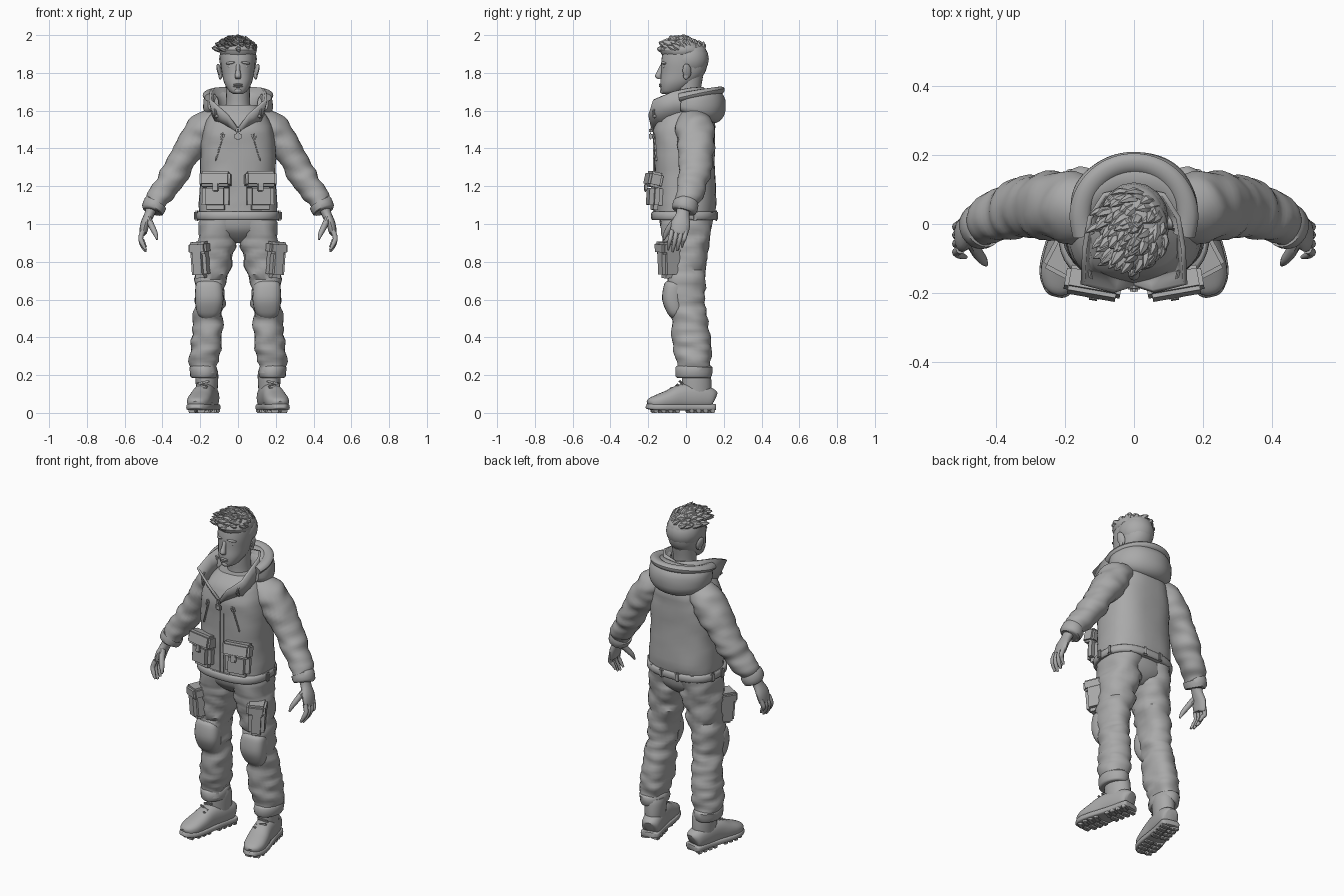
import bpy, bmesh, math, random
from mathutils import Vector, Matrix, Euler, noise

random.seed(4)
old = bpy.data.objects.get("Cube")
if old:
    bpy.data.objects.remove(old, do_unlink=True)

clay = bpy.data.materials.new("clay grey")
clay.use_nodes = True
clay.diffuse_color = (0.4, 0.4, 0.4, 1)
clay.node_tree.nodes["Principled BSDF"].inputs["Base Color"].default_value = clay.diffuse_color


def finish(name, bm, mirror=False, angle=40, thickness=0):
    """Turn a bmesh into a shaded object, optionally mirrored across x."""
    bmesh.ops.recalc_face_normals(bm, faces=bm.faces)
    mesh = bpy.data.meshes.new(name)
    bm.to_mesh(mesh)
    bm.free()
    mesh.materials.append(clay)
    mesh.shade_smooth()
    mesh.set_sharp_from_angle(angle=math.radians(angle))
    obj = bpy.data.objects.new(name, mesh)
    bpy.context.collection.objects.link(obj)
    if thickness:
        obj.modifiers.new("thickness", "SOLIDIFY").thickness = thickness
    if mirror:
        mod = obj.modifiers.new("mirror", "MIRROR")
        mod.use_mirror_merge = False


def spline(rows, steps):
    """Smoothly interpolate rows of numbers."""
    out = []
    for i in range(len(rows) - 1):
        a, b, c, d = (rows[max(0, min(len(rows) - 1, i + k))] for k in (-1, 0, 1, 2))
        for s in range(steps):
            t = s / steps
            out.append([q + 0.5 * t * (r - p + t * (2 * p - 5 * q + 4 * r - e + t * (3 * (q - r) + e - p)))
                        for p, q, r, e in zip(a, b, c, d)])
    return out + [list(rows[-1])]


def tube(bm, rows, ref=(0, 1, 0), sides=24, power=2, steps=4, fold=0, flat=None):
    """Loft rounded sections; each row is x, y, z, half width, half size along ref."""
    rows = spline(rows, steps)
    pts = [Vector(r[:3]) for r in rows]
    rings = []
    for i, row in enumerate(rows):
        tan = flat or (pts[min(i + 1, len(pts) - 1)] - pts[max(i - 1, 0)]).normalized()
        v = (Vector(ref) - tan * tan.dot(Vector(ref))).normalized()
        u = v.cross(tan)
        ring = []
        for k in range(sides):
            a = math.tau * k / sides
            c, s = math.cos(a), math.sin(a)
            off = (u * math.copysign(abs(c) ** (2 / power), c) * max(row[3], 0.001)
                   + v * math.copysign(abs(s) ** (2 / power), s) * max(row[4], 0.001))
            p = pts[i] + off
            if fold:
                p += off.normalized() * fold * noise.noise(Vector((p.x * 9, p.y * 9, p.z * 22)))
            ring.append(bm.verts.new(p))
        rings.append(ring)
    for a, b in zip(rings, rings[1:]):
        for k in range(sides):
            m = (k + 1) % sides
            bm.faces.new((a[k], a[m], b[m], b[k]))
    bm.faces.new(rings[0])
    bm.faces.new(rings[-1])


def loft(name, rows, mirror=False, angle=40, **kw):
    bm = bmesh.new()
    tube(bm, rows, **kw)
    finish(name, bm, mirror, angle)


def box(bm, loc, size, rot=(0, 0, 0), soft=0.008):
    tmp = bmesh.new()
    mat = Matrix.LocRotScale(Vector(loc), Euler([math.radians(a) for a in rot]), None)
    bmesh.ops.create_cube(tmp, size=1, matrix=Matrix.Diagonal((*size, 1)))
    bmesh.ops.bevel(tmp, geom=tmp.edges[:], offset=min(soft, min(size) * 0.4), segments=2, affect="EDGES")
    tmp.transform(mat)
    mesh = bpy.data.meshes.new("piece")
    tmp.to_mesh(mesh)
    tmp.free()
    bm.from_mesh(mesh)
    bpy.data.meshes.remove(mesh)


def ball(bm, loc, size, rot=(0, 0, 0)):
    mat = Matrix.LocRotScale(Vector(loc), Euler([math.radians(a) for a in rot]), Vector(size))
    bmesh.ops.create_uvsphere(bm, u_segments=16, v_segments=10, radius=1, matrix=mat)


def group(name, shape, items, mirror=False, **kw):
    bm = bmesh.new()
    for item in items:
        shape(bm, *item, **kw)
    finish(name, bm, mirror)


UP = Vector((0, 0, 1))

# Jacket body, hem band and its loops
loft("jacket_body", [(0, -.01, 1.03, .205, .155), (0, -.003, 1.1, .207, .163), (0, -.006, 1.25, .2, .16),
     (0, -.008, 1.4, .198, .162), (0, -.008, 1.5, .185, .163), (0, 0, 1.57, .155, .145), (0, .01, 1.63, .1, .1)],
     power=2.6, sides=40, fold=.006, flat=UP)
loft("hem_band", [(0, -.01, z, r, r - .045) for z, r in ((1.02, .212), (1.03, .22), (1.055, .22), (1.065, .212))],
     power=2.6, sides=40, flat=UP, steps=2)
group("hem_loops", box, [((.225 * math.sin(a), -.01 - .175 * math.cos(a), 1.043), (.03, .018, .055),
      (0, 0, math.degrees(a))) for a in (1.45, 1.9, 2.5, 2.9)], True)

# Sleeves with folds and cuffs
loft("sleeves", [(.09, .03, 1.56, .06, .08), (.17, .045, 1.51, .088, .1), (.215, .052, 1.46, .09, .1),
     (.275, .052, 1.37, .078, .095), (.33, .045, 1.275, .067, .088), (.375, .03, 1.21, .066, .08),
     (.42, .01, 1.14, .06, .068), (.45, -.008, 1.085, .05, .058)], True, fold=.014, steps=6)
loft("sleeve_cuffs", [(.432, 0, 1.115, .05, .055), (.436, 0, 1.11, .063, .068), (.454, -.01, 1.075, .061, .064),
     (.457, -.012, 1.068, .048, .05)], True, steps=2, fold=.004)

# Hands: palm, fingers and thumb
loft("palms", [(.455, -.012, 1.09, .03, .036), (.47, -.018, 1.05, .026, .036), (.492, -.028, 1, .024, .05),
     (.502, -.035, .955, .02, .046), (.502, -.037, .945, .012, .038)], True, sides=16)
bm = bmesh.new()
for y, drop in ((-.074, .01), (-.049, 0), (-.024, .006), (0, .024)):
    tube(bm, [(.503, y, .965, .014, .013), (.515, y - .008, .925, .013, .012),
              (.505, y - .016, .885 + drop, .012, .011), (.488, y - .022, .853 + drop, .006, .006)], sides=10)
tube(bm, [(.475, -.045, 1.03, .016, .02), (.455, -.082, .985, .016, .018), (.438, -.105, .95, .013, .014),
          (.428, -.118, .918, .005, .006)], sides=10)
finish("fingers", bm, True)

# Hood resting behind the neck, with its rim
arc = [math.radians(a) for a in range(-110, 111, 20)]
back = [(abs(a) / arc[-1]) ** 2 for a in arc]
loft("hood", [(.14 * math.sin(a), .02 + .12 * math.cos(a), 1.625 + .015 * k, .07 - .04 * k, .092 - .05 * k)
     for a, k in zip(arc, back)], ref=UP, power=2.3, fold=.004)
loft("hood_rim", [(.155 * math.sin(a), .02 + .155 * math.cos(a), 1.705 - .035 * k, .032, .022)
     for a, k in zip(arc, back)], ref=(0, -.4, 1), sides=12)

# Open collar with pointed lapels
top = [(0, .11, 1.71), (.09, .09, 1.725), (.135, .02, 1.72), (.15, -.07, 1.7), (.155, -.175, 1.655),
       (.06, -.2, 1.575), (.004, -.183, 1.5)]
low = [(0, .1, 1.58), (.09, .07, 1.58), (.13, .02, 1.57), (.135, -.06, 1.56), (.12, -.125, 1.535),
       (.05, -.155, 1.5), (.004, -.165, 1.47)]
bm = bmesh.new()
loops = [[bm.verts.new(p) for p in line] for line in (low, top)]
for i in range(len(top) - 1):
    bm.faces.new((loops[0][i], loops[0][i + 1], loops[1][i + 1], loops[1][i]))
finish("collar", bm, True, thickness=.014)

# Jacket pockets, flaps, zips and cords
group("jacket_pockets", box, [((.118, -.165, 1.145), (.145, .075, .14), (-3, 0, 10))], True, soft=.025)
group("pocket_flaps", box, [((.118, -.172, 1.235), (.165, .075, .08), (-12, 0, 10)),
      ((.118, -.213, 1.195), (.035, .014, .05), (-5, 0, 10))], True, soft=.012)
group("front_zip", box, [((0, -.167, 1.25), (.012, .014, .44)), ((.022, -.164, 1.25), (.012, .012, .44)),
      ((0, -.187, 1.495), (.026, .02, .03)), ((0, -.188, 1.465), (.036, .016, .035))])
group("chest_zips", box, [((.1, -.162, 1.4), (.009, .012, .14), (0, -17, 15)),
      ((.085, -.17, 1.465), (.024, .02, .04), (0, -17, 15))], True)
bm = bmesh.new()
tube(bm, [(.13, -.135, 1.62, .006, .006), (.122, -.17, 1.605, .006, .006), (.115, -.168, 1.57, .006, .006)], sides=8)
box(bm, (.115, -.168, 1.57), (.02, .02, .03))
finish("hood_cords", bm, True)

# Trousers with seat, turned-up cuffs, cargo pockets and knee pads
loft("trouser_seat", [(0, -.003, 1.06, .2, .14), (0, -.002, .98, .195, .132), (0, .004, .93, .12, .1),
     (0, .005, .9, .05, .06)], power=2.3, flat=UP)
loft("trouser_legs", [(.1, -.004, 1.05, .1, .138), (.107, 0, .93, .104, .126), (.128, .002, .8, .096, .108),
     (.147, -.004, .64, .08, .1), (.155, .012, .52, .078, .094), (.162, .028, .4, .082, .098),
     (.172, .036, .3, .078, .096), (.18, .042, .21, .066, .085)], True, power=2.3, fold=.022, steps=7, flat=UP)
loft("trouser_cuffs", [(.182, .042, z, r, r + .025) for z, r in ((.185, .06), (.195, .072), (.24, .074), (.25, .062))],
     True, steps=2, fold=.006, flat=UP)
group("cargo_pockets", box, [((.19, -.085, .8), (.09, .12, .17), (3, 3, 28))], True, soft=.02)
group("cargo_flaps", box, [((.19, -.088, .875), (.106, .132, .065), (3, 3, 28))], True, soft=.012)
loft("knee_pads", [(.158, -.06, .7, .04, .035), (.155, -.066, .68, .068, .05), (.152, -.07, .6, .075, .056),
     (.155, -.055, .53, .062, .045), (.157, -.045, .5, .035, .03)], True, power=2.6, flat=UP)

# Boots: upper, shaft, laces, sole and lugs, turned outwards
turn = Matrix.Translation((.178, 0, 0)) @ Matrix.Rotation(math.radians(13), 4, "Z")
bm = bmesh.new()
tube(bm, [(0, .15, .07, .03, .04), (0, .135, .075, .05, .055), (0, .07, .085, .057, .068), (0, -.02, .085, .057, .068),
          (0, -.09, .07, .062, .052), (0, -.15, .058, .06, .04), (0, -.19, .05, .043, .03), (0, -.205, .045, .02, .018)],
     ref=UP, power=2.4)
tube(bm, [(0, .06, .06, .05, .07), (0, .06, .13, .056, .078), (0, .056, .2, .06, .078), (0, .056, .23, .055, .07)], flat=UP)
for i in range(4):
    box(bm, (0, -.075 + i * .024, .125 + i * .018), (.07, .014, .012), (0, 12 * (-1) ** i, 0))
bm.transform(turn)
finish("boots", bm, True)
bm = bmesh.new()
tube(bm, [(0, .155, .03, .035, .015), (0, .14, .03, .055, .017), (0, .05, .03, .055, .017), (0, -.1, .03, .067, .017),
          (0, -.165, .031, .06, .017), (0, -.205, .034, .035, .014), (0, -.214, .036, .015, .008)], ref=UP, power=5)
for i in range(9):
    wide = .1 if i < 8 else .08
    if i != 4:
        for s in (-1, 1):
            box(bm, (s * wide * .29, .13 - i * .038, .011), (wide * .5, .025, .022), (0, 0, s * 12), .004)
bm.transform(turn)
finish("boot_soles", bm, True)

# Head and neck
loft("neck", [(0, .02, 1.52, .085, .09), (0, .015, 1.62, .066, .07), (0, .01, 1.7, .063, .068), (0, .015, 1.78, .068, .075)], flat=UP)
loft("head", [(0, -.09, 1.688, .022, .028), (0, -.075, 1.702, .046, .056), (0, -.045, 1.745, .072, .091),
     (0, -.016, 1.8, .085, .116), (0, -.008, 1.87, .093, .122), (0, -.005, 1.93, .085, .108), (0, 0, 1.97, .04, .05)],
     power=2.25, flat=UP, sides=32)
bm = bmesh.new()
tube(bm, [(0, -.122, 1.845, .011, .012), (0, -.136, 1.81, .012, .016), (0, -.146, 1.782, .017, .018),
          (0, -.138, 1.768, .012, .012)], flat=UP, sides=12)
for z in (1.738, 1.729):
    ball(bm, (0, -.13, z), (.026, .014, .006))
ball(bm, (0, -.115, 1.705), (.024, .024, .018))
finish("nose_and_mouth", bm)
group("brows_and_eyes", ball, [((.038, -.116, 1.853), (.028, .014, .008), (0, 8, 20)),
      ((.038, -.112, 1.832), (.016, .01, .008))], True)
group("ears", ball, [((.098, .005, 1.81), (.011, .024, .04), (12, 12, 20)), ((.094, .0, 1.785), (.009, .015, .02))], True)

# Hair: close-cropped cap and swept tufts
bm = bmesh.new()
ball(bm, (0, .016, 1.873), (.1, .105, .1))
ball(bm, (0, -.02, 1.92), (.1, .118, .06))
for i in range(120):
    lift, spin = random.uniform(.25, 1.45), random.uniform(0, math.tau)
    out = Vector((math.cos(lift) * math.cos(spin), math.cos(lift) * math.sin(spin), math.sin(lift)))
    root = Vector((out.x * .088, out.y * .108 - .012, out.z * .06 + 1.905))
    sweep = Vector((-.5 + random.uniform(-.3, .2), -.55 + random.uniform(-.3, .3), .1)) + out * .35
    step = sweep.normalized() * random.uniform(.02, .032)
    mid, tip = root + step + out * .009, root + step * 2 + out * .004
    tip.z = min(tip.z, 1.995)
    tube(bm, [(*root, .018, .013), (*mid, .015, .011), (*tip, .001, .001)], ref=out, sides=6, steps=2)
finish("hair", bm, angle=30)
